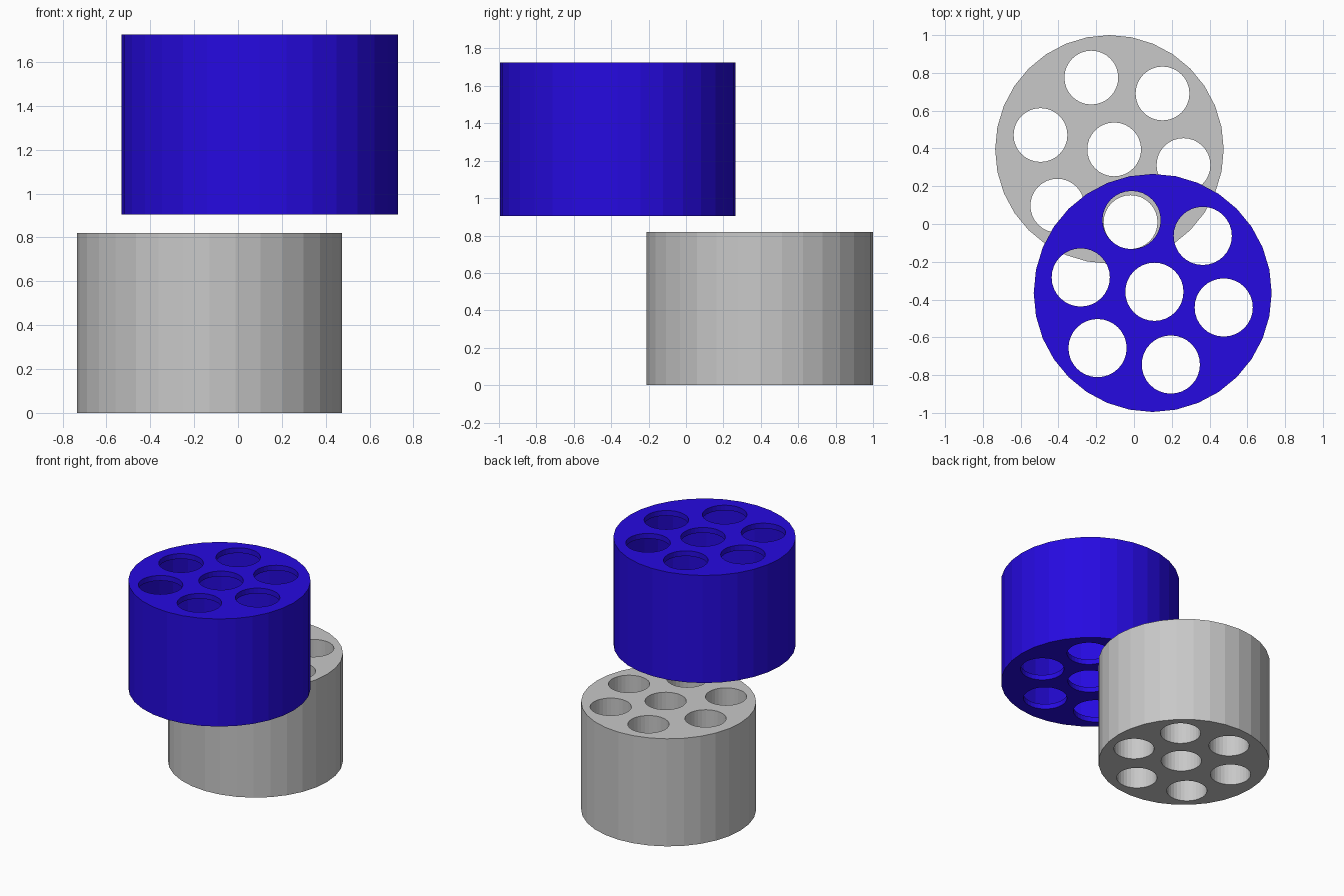
import bpy, bmesh
from mathutils import Matrix

if "Cube" in bpy.data.objects:
    bpy.data.objects.remove(bpy.data.objects["Cube"])

HEIGHT = 0.82
# Hole pattern: one central hole and a slightly rotated ring of six
HOLES = [(0.01, 0.002), (0.266, 0.298), (-0.111, 0.382), (-0.38, 0.078),
         (-0.291, -0.296), (0.097, -0.383), (0.377, -0.081)]


def material(name, rgb):
    m = bpy.data.materials.new(name)
    m.diffuse_color = (*rgb, 1)
    m.use_nodes = True
    m.node_tree.nodes["Principled BSDF"].inputs["Base Color"].default_value = m.diffuse_color
    return m


def cylinders(name, centres, radius, z0, z1, mat):
    """One mesh holding an upright 32-sided cylinder at every centre."""
    bm = bmesh.new()
    for x, y in centres:
        bmesh.ops.create_cone(bm, cap_ends=True, segments=32, radius1=radius,
                              radius2=radius, depth=z1 - z0,
                              matrix=Matrix.Translation((x, y, (z0 + z1) / 2)))
    me = bpy.data.meshes.new(name)
    bm.to_mesh(me)
    bm.free()
    me.materials.append(mat)
    ob = bpy.data.objects.new(name, me)
    bpy.context.collection.objects.link(ob)
    return ob


def cut(ob, cutter):
    cutter.hide_render = True
    mod = ob.modifiers.new("cut", 'BOOLEAN')
    mod.operation = 'DIFFERENCE'
    mod.solver = 'EXACT'
    mod.object = cutter
    bpy.context.view_layer.objects.active = ob
    bpy.ops.object.modifier_apply(modifier=mod.name)
    bpy.data.objects.remove(cutter)


def hole_cutter(origin, radius, z0, mat):
    centres = [(origin[0] + x, origin[1] + y) for x, y in HOLES]
    return cylinders("hole_cutter", centres, radius, z0 - 0.05, z0 + HEIGHT + 0.05, mat)


grey = material("light grey", (0.58, 0.58, 0.58))
blue = material("deep blue", (0.019, 0.003, 0.75))

# Solid core with seven through holes
core = cylinders("core_block", [(-0.13, 0.395)], 0.605, 0, HEIGHT, grey)
cut(core, hole_cutter((-0.115, 0.393), 0.1425, 0, grey))

# Hollow shell with the same hole pattern through its top and bottom plates
Z = 0.905
centre = (0.099, -0.365)
shell = cylinders("outer_shell", [centre], 0.63, Z, Z + HEIGHT, blue)
cut(shell, cylinders("cavity_cutter", [centre], 0.6, Z + 0.04, Z + HEIGHT - 0.04, blue))
cut(shell, hole_cutter((0.098, -0.361), 0.154, Z, blue))
